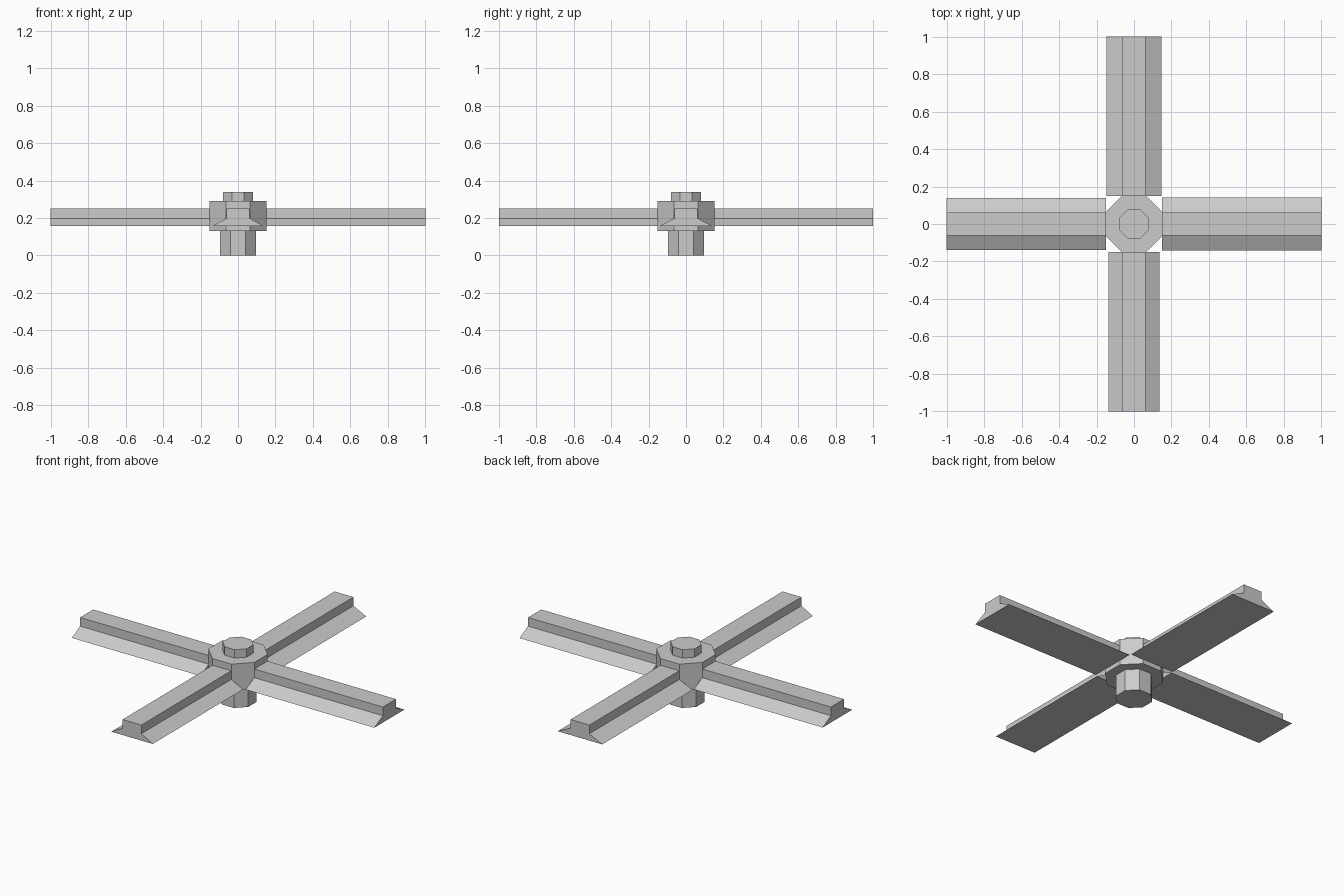
import bpy, bmesh
from math import pi, cos
from mathutils import Matrix

if "Cube" in bpy.data.objects:
    bpy.data.objects.remove(bpy.data.objects["Cube"])


def octagon(name, apothem, z0, z1):
    # eight-sided drum with flats facing the x and y axes
    bm = bmesh.new()
    r = apothem / cos(pi / 8)
    place = Matrix.Translation((0, 0, (z0 + z1) / 2)) @ Matrix.Rotation(pi / 8, 4, 'Z')
    bmesh.ops.create_cone(bm, cap_ends=True, segments=8, radius1=r, radius2=r,
                          depth=z1 - z0, matrix=place)
    finish(name, bm)


def arm(name, angle, flange):
    # rail profile (y, z): flat top rib with a sloping flange each side
    half = [(flange, 0.157), (0.062, 0.198), (0.062, 0.25)]
    profile = half + [(-y, z) for y, z in reversed(half)]
    bm = bmesh.new()
    face = bm.faces.new([bm.verts.new((0.15, y, z)) for y, z in profile])
    ext = bmesh.ops.extrude_face_region(bm, geom=[face], use_keep_orig=True)
    verts = [g for g in ext["geom"] if isinstance(g, bmesh.types.BMVert)]
    bmesh.ops.translate(bm, verts=verts, vec=(0.85, 0, 0))
    bmesh.ops.rotate(bm, verts=bm.verts, cent=(0, 0, 0),
                     matrix=Matrix.Rotation(angle, 3, 'Z'))
    finish(name, bm)


def finish(name, bm):
    bmesh.ops.recalc_face_normals(bm, faces=bm.faces)
    mesh = bpy.data.meshes.new(name)
    bm.to_mesh(mesh)
    bm.free()
    bpy.context.collection.objects.link(bpy.data.objects.new(name, mesh))


# Central hub: shaft, body and cap
octagon("hub_shaft", 0.095, 0.0, 0.13)
octagon("hub_body", 0.152, 0.13, 0.29)
octagon("hub_cap", 0.079, 0.29, 0.34)

# Four arms, each with a slightly different flange width
arms = [("right_arm", 0.142), ("back_arm", 0.147), ("left_arm", 0.139), ("front_arm", 0.137)]
for i, (name, flange) in enumerate(arms):
    arm(name, i * pi / 2, flange)
